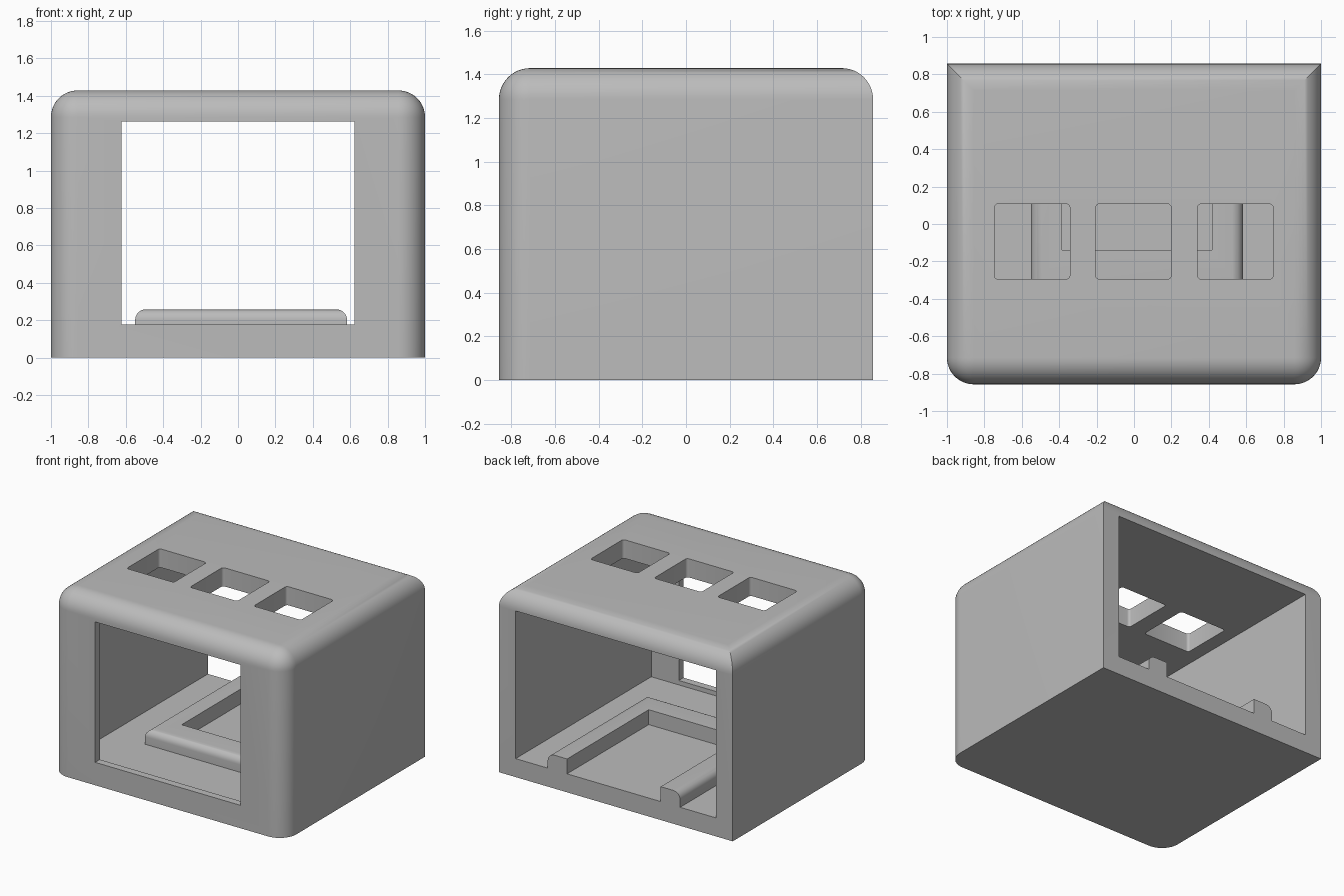
import bpy, bmesh

if "Cube" in bpy.data.objects:
    bpy.data.objects.remove(bpy.data.objects["Cube"], do_unlink=True)

U = 1 / 70                       # design unit
HX, HY, H = 1.0, 60 * U, 100 * U  # half width, half depth, height
WALL = 10 * U

grey = bpy.data.materials.new("plain grey")
grey.use_nodes = True
grey.diffuse_color = (0.5, 0.5, 0.5, 1)
grey.node_tree.nodes["Principled BSDF"].inputs["Base Color"].default_value = (0.5, 0.5, 0.5, 1)


def block(name, lo, hi, radius=0, segments=8, rule=None):
    """Box between two corners; edges whose midpoint passes the rule are rounded."""
    bm = bmesh.new()
    bmesh.ops.create_cube(bm, size=1)
    for v in bm.verts:
        v.co = [lo[i] + (v.co[i] + 0.5) * (hi[i] - lo[i]) for i in range(3)]
    if rule:
        mid = lambda e: (e.verts[0].co + e.verts[1].co) / 2
        edges = [e for e in bm.edges if rule(mid(e), e.verts[0].co - e.verts[1].co)]
        bmesh.ops.bevel(bm, geom=edges, offset=radius, segments=segments,
                        profile=0.5, affect='EDGES', clamp_overlap=True)
    mesh = bpy.data.meshes.new(name)
    bm.to_mesh(mesh)
    bm.free()
    mesh.materials.append(grey)
    ob = bpy.data.objects.new(name, mesh)
    bpy.context.collection.objects.link(ob)
    return ob


def activate(ob):
    bpy.ops.object.select_all(action='DESELECT')
    ob.select_set(True)
    bpy.context.view_layer.objects.active = ob


def cut(target, cutter):
    cutter.hide_render = True
    activate(target)
    mod = target.modifiers.new("cut", 'BOOLEAN')
    mod.operation, mod.solver, mod.object = 'DIFFERENCE', 'EXACT', cutter
    bpy.ops.object.modifier_apply(modifier=mod.name)
    bpy.data.objects.remove(cutter, do_unlink=True)


def smooth(ob):
    activate(ob)
    bpy.ops.object.shade_smooth_by_angle(angle=0.5)


# Housing: rounded top and front corners, square back corners
housing = block("housing", (-HX, -HY, 0), (HX, HY, H), WALL, 12,
                lambda m, d: m.z > H - 0.01 or (abs(d.z) > 0.1 and m.y < 0))

# Inner space, open at the back, with a thin front wall
cut(housing, block("cavity", (-HX + WALL, -HY + 4 * U, WALL),
                   (HX - WALL, HY + 0.2, H - WALL - 0.001)))

# Front window
cut(housing, block("front_window", (-0.622, -HY - 0.2, 0.177), (0.622, -0.7, 1.263)))

# Three square holes in the roof
for x in (-0.545, -0.003, 0.542):
    cut(housing, block("roof_hole", (x - 0.202, -0.295, 1.2), (x + 0.202, 0.107, 1.6),
                       0.02, 4, lambda m, d: abs(d.z) > 0.1))
smooth(housing)

# U-shaped floor rail, rounded along its outer top edges
rail = block("floor_rail", (-0.55, -0.35, WALL), (0.583, HY, 0.258), 4 * U, 8,
             lambda m, d: m.z > 0.25 and m.y < HY - 0.01)
cut(rail, block("rail_gap", (-0.384, -0.14, 0.05), (0.417, HY + 0.2, 0.4)))
smooth(rail)
